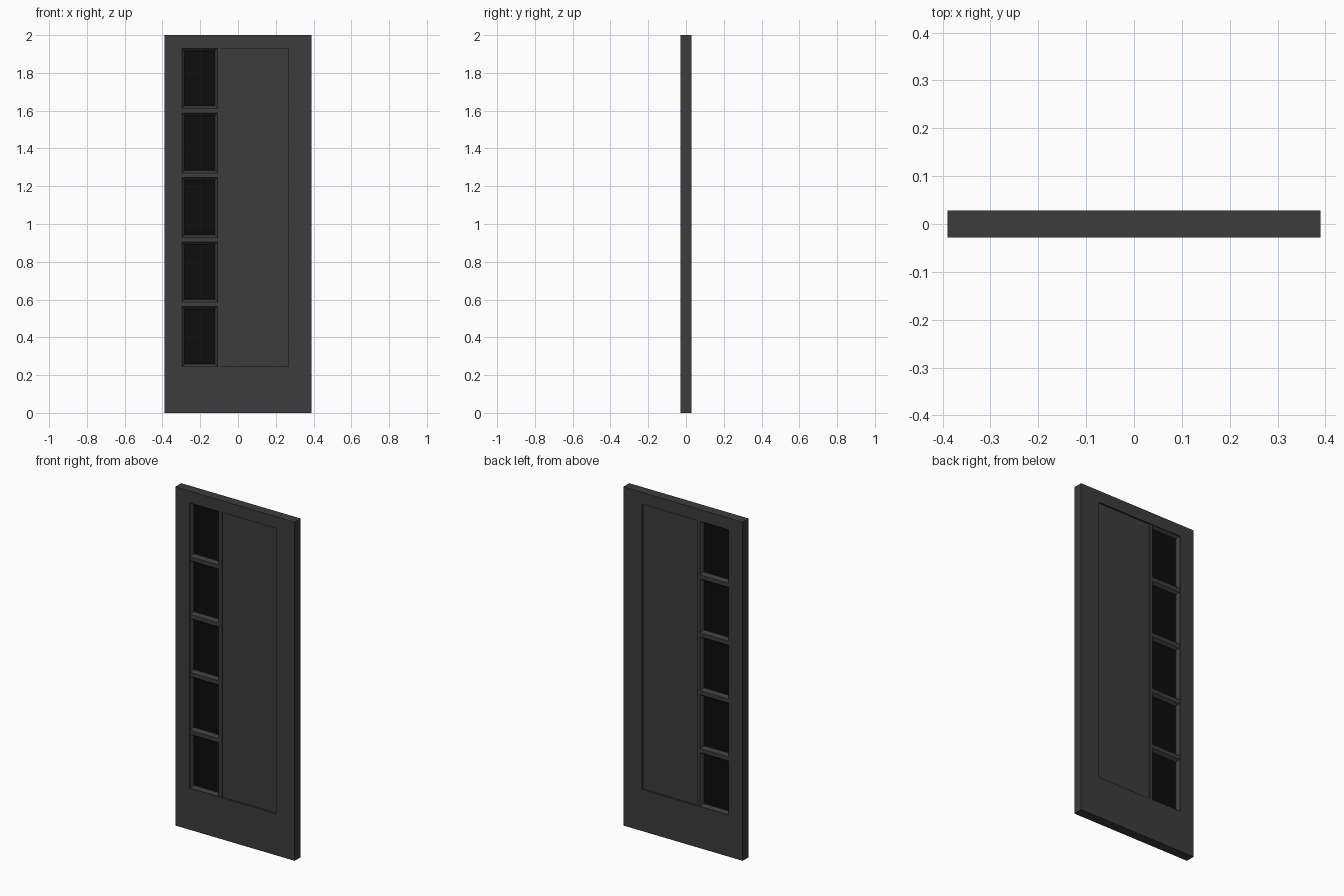
import bpy, bmesh

if "Cube" in bpy.data.objects:
    bpy.data.objects.remove(bpy.data.objects["Cube"])


def material(name, rgba):
    m = bpy.data.materials.new(name)
    m.diffuse_color = rgba
    m.use_nodes = True
    m.node_tree.nodes["Principled BSDF"].inputs["Base Color"].default_value = m.diffuse_color
    return m


DARK = material("dark_paint", (0.045, 0.045, 0.045, 1))
BLACK = material("dark_glass", (0.004, 0.004, 0.004, 0.95))


def finish(name, bm, mat):
    bmesh.ops.recalc_face_normals(bm, faces=bm.faces)
    me = bpy.data.meshes.new(name)
    bm.to_mesh(me)
    bm.free()
    me.materials.append(mat)
    ob = bpy.data.objects.new(name, me)
    bpy.context.collection.objects.link(ob)
    return ob


def board(name, x0, x1, z0, z1, half_depth, mat=DARK):
    bm = bmesh.new()
    bmesh.ops.create_cube(bm, size=1)
    for v in bm.verts:
        v.co.x = (x0 + x1) / 2 + v.co.x * (x1 - x0)
        v.co.y *= 2 * half_depth
        v.co.z = (z0 + z1) / 2 + v.co.z * (z1 - z0)
    return finish(name, bm, mat)


def moulding(name, x0, x1, z0, z1, inset, outer_y, inner_y):
    # closed ring sloping from the bars down to the glass on both faces
    bm = bmesh.new()
    rings = []
    for d, y in ((0, -outer_y), (inset, -inner_y), (inset, inner_y), (0, outer_y)):
        rings.append([bm.verts.new((x, y, z)) for x, z in (
            (x0 + d, z0 + d), (x1 - d, z0 + d), (x1 - d, z1 - d), (x0 + d, z1 - d))])
    for k in range(4):
        a, b = rings[k], rings[(k + 1) % 4]
        for i in range(4):
            j = (i + 1) % 4
            bm.faces.new((a[i], a[j], b[j], b[i]))
    return finish(name, bm, DARK)


W, H, T = 0.39, 2.0, 0.028           # half width, height, half thickness
XL, XR = -0.297, 0.267               # inner edges of the stiles
ZB, ZT = 0.245, 1.93                 # inner edges of the rails
M0, M1 = -0.109, -0.089              # mullion
BAR, COUNT, BAR_Y = 0.024, 5, 0.024  # glazing bars

# outer framework
board("left_stile", -W, XL, 0, H, T)
board("right_stile", XR, W, 0, H, T)
board("bottom_rail", XL, XR, 0, ZB, T)
board("top_rail", XL, XR, ZT, H, T)

# mullion and recessed plain panel
board("mullion", M0, M1, ZB, ZT, BAR_Y)
board("door_panel", M1, XR, ZB, ZT, 0.018)

# column of windows with sloped mouldings and bars between them
h = (ZT - ZB - BAR * (COUNT - 1)) / COUNT
for i in range(COUNT):
    z = ZB + i * (h + BAR)
    moulding(f"window_moulding_{i + 1}", XL, M0, z, z + h, 0.013, BAR_Y, 0.008)
    board(f"window_glass_{i + 1}", XL + 0.012, M0 - 0.012, z + 0.012, z + h - 0.012, 0.004, BLACK)
    if i < COUNT - 1:
        board(f"glazing_bar_{i + 1}", XL, M0, z + h, z + h + BAR, BAR_Y)
